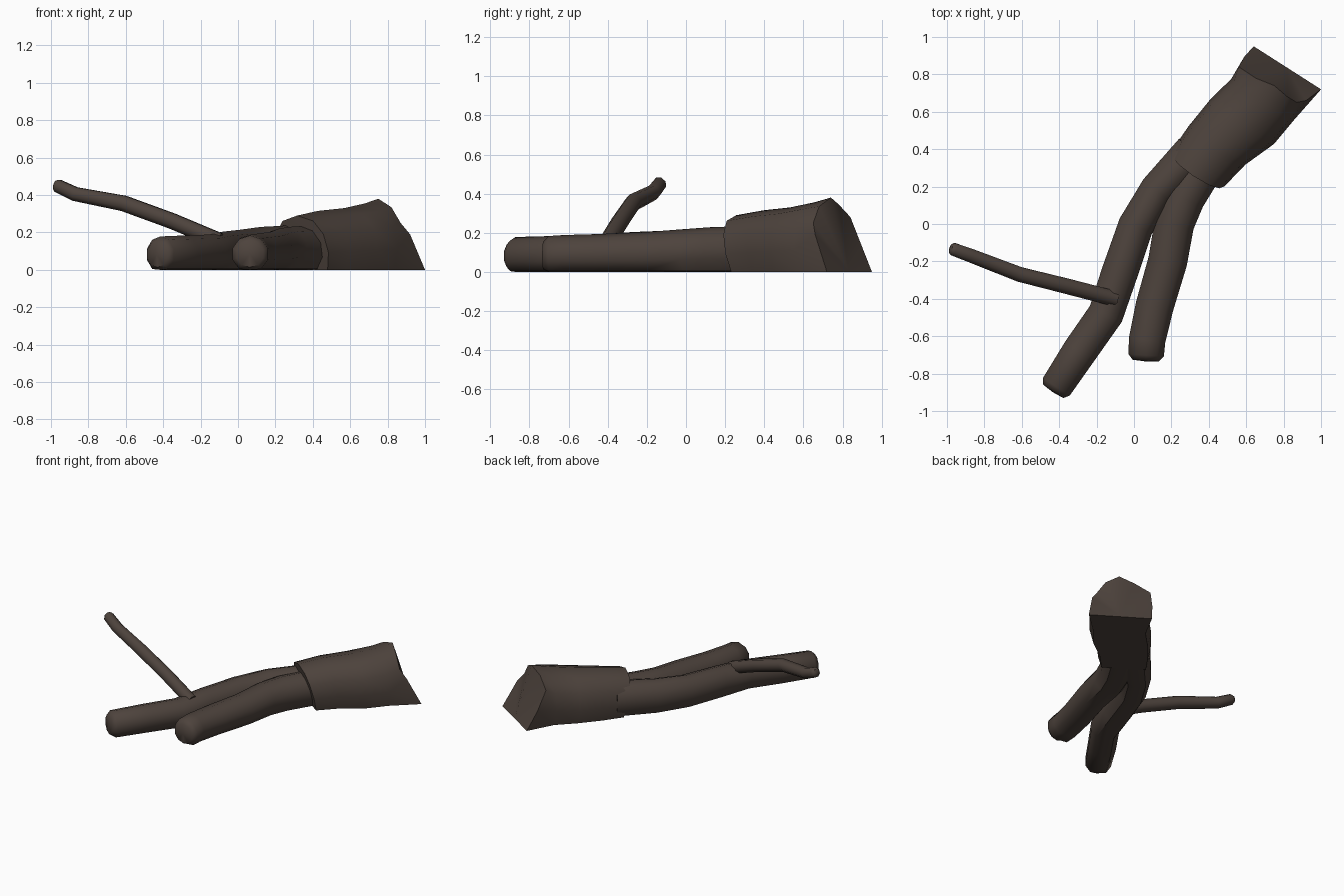
import bpy
import bmesh
import math
from mathutils import Vector

cube = bpy.data.objects.get("Cube")
if cube:
    bpy.data.objects.remove(cube)

bark = bpy.data.materials.new("dark_bark")
bark.use_nodes = True
BARK = (0.075, 0.056, 0.046, 1)
bark.diffuse_color = BARK
bark.node_tree.nodes["Principled BSDF"].inputs["Base Color"].default_value = BARK
bark.node_tree.nodes["Principled BSDF"].inputs["Roughness"].default_value = 0.9


def loft(name, rings, start_tip, end_tip, sharp=50):
    """Skin a list of closed rings and fan both ends to a tip point."""
    bm = bmesh.new()
    loops = [[bm.verts.new(p) for p in ring] for ring in rings]
    n = len(loops[0])
    for a, b in zip(loops, loops[1:]):
        for i in range(n):
            j = (i + 1) % n
            bm.faces.new((a[i], a[j], b[j], b[i]))
    for loop, tip in ((loops[0], start_tip), (loops[-1], end_tip)):
        centre = bm.verts.new(tip)
        for i in range(n):
            bm.faces.new((loop[i], loop[(i + 1) % n], centre))
    bmesh.ops.recalc_face_normals(bm, faces=bm.faces)
    mesh = bpy.data.meshes.new(name)
    bm.to_mesh(mesh)
    bm.free()
    mesh.materials.append(bark)
    obj = bpy.data.objects.new(name, mesh)
    bpy.context.collection.objects.link(obj)
    bpy.ops.object.select_all(action="DESELECT")
    obj.select_set(True)
    bpy.context.view_layer.objects.active = obj
    bpy.ops.object.shade_smooth_by_angle(angle=math.radians(sharp))
    return obj


def tube(name, path, sides=10, tip=0.02):
    """Tube along (x, y, z, side radius, up radius) stations, resting on the ground."""
    points = [Vector(s[:3]) for s in path]
    rings = []
    for k, station in enumerate(path):
        along = (points[min(k + 1, len(path) - 1)] - points[max(k - 1, 0)]).normalized()
        side = along.cross(Vector((0, 0, 1))).normalized()
        up = side.cross(along)
        ring = []
        for i in range(sides):
            t = math.tau * (i + 0.5) / sides
            p = points[k] + side * station[3] * math.cos(t) + up * station[4] * math.sin(t)
            p.z = max(p.z, 0)
            ring.append(p)
        rings.append(ring)
    first = points[0] + (points[0] - points[1]).normalized() * tip
    last = points[-1] + (points[-1] - points[-2]).normalized() * tip
    return loft(name, rings, first, last)


def limb(name, stations):
    """Ground limb from (x, y, side radius, top height), with a chamfered cut end."""
    path = [(x, y, top * 0.47, r, top * 0.55) for x, y, r, top in stations]
    x, y, z, r, u = path[0]
    back = (Vector(path[0][:3]) - Vector(path[1][:3])).normalized() * 0.03
    path.insert(0, (x + back.x, y + back.y, z, r * 0.75, u * 0.72))
    return tube(name, path, tip=0.005)


# Two heavy forked limbs lying on the ground
limb("left_fork", [
    (0.065, -0.70, 0.1, 0.18), (0.07, -0.62, 0.103, 0.185), (0.11, -0.44, 0.107, 0.19),
    (0.18, -0.2, 0.11, 0.2), (0.215, 0.0, 0.112, 0.215), (0.27, 0.14, 0.115, 0.225),
    (0.38, 0.33, 0.12, 0.23)])
limb("right_fork", [
    (-0.415, -0.87, 0.09, 0.175), (-0.29, -0.68, 0.098, 0.18), (-0.15, -0.48, 0.1, 0.185),
    (-0.08, -0.27, 0.102, 0.2), (0.01, -0.01, 0.1, 0.21), (0.125, 0.18, 0.1, 0.225),
    (0.32, 0.38, 0.115, 0.235)])

# Thin raised branch
tube("side_branch", [
    (-0.1, -0.4, 0.155, 0.045, 0.045), (-0.35, -0.335, 0.26, 0.045, 0.045),
    (-0.61, -0.27, 0.355, 0.043, 0.045), (-0.87, -0.17, 0.405, 0.04, 0.04),
    (-0.965, -0.135, 0.45, 0.037, 0.037), (-0.98, -0.13, 0.455, 0.025, 0.025)],
    sides=8, tip=0.004)

# Thick trunk section: flat-bottomed arches ending in a slanted, broken butt
ALONG = Vector((0.56, 0.83, 0))
SIDE = Vector((0.83, -0.56, 0))
ARCH = [(-0.88, 0), (-1, 0.32), (-0.9, 0.66), (-0.58, 0.9), (0, 1),
        (0.58, 0.9), (0.9, 0.66), (1, 0.32), (0.88, 0)]
trunk = []
for x, y, width, height, lean in [
        (0.355, 0.315, 0.17, 0.29, -0.07), (0.45, 0.43, 0.183, 0.315, -0.04),
        (0.58, 0.55, 0.208, 0.33, -0.02), (0.69, 0.67, 0.2, 0.355, -0.02)]:
    trunk.append([Vector((x, y, v * height)) + SIDE * u * width + ALONG * lean * v
                  for u, v in ARCH])
trunk.append([(0.64, 0.95, 0), (0.59, 0.895, 0.14), (0.56, 0.84, 0.28),
              (0.65, 0.78, 0.345), (0.75, 0.74, 0.38), (0.82, 0.68, 0.335),
              (0.87, 0.65, 0.25), (0.92, 0.66, 0.19), (1.0, 0.72, 0)])
loft("trunk", trunk, (0.34, 0.28, 0.12), (0.82, 0.83, 0.01), sharp=45)
